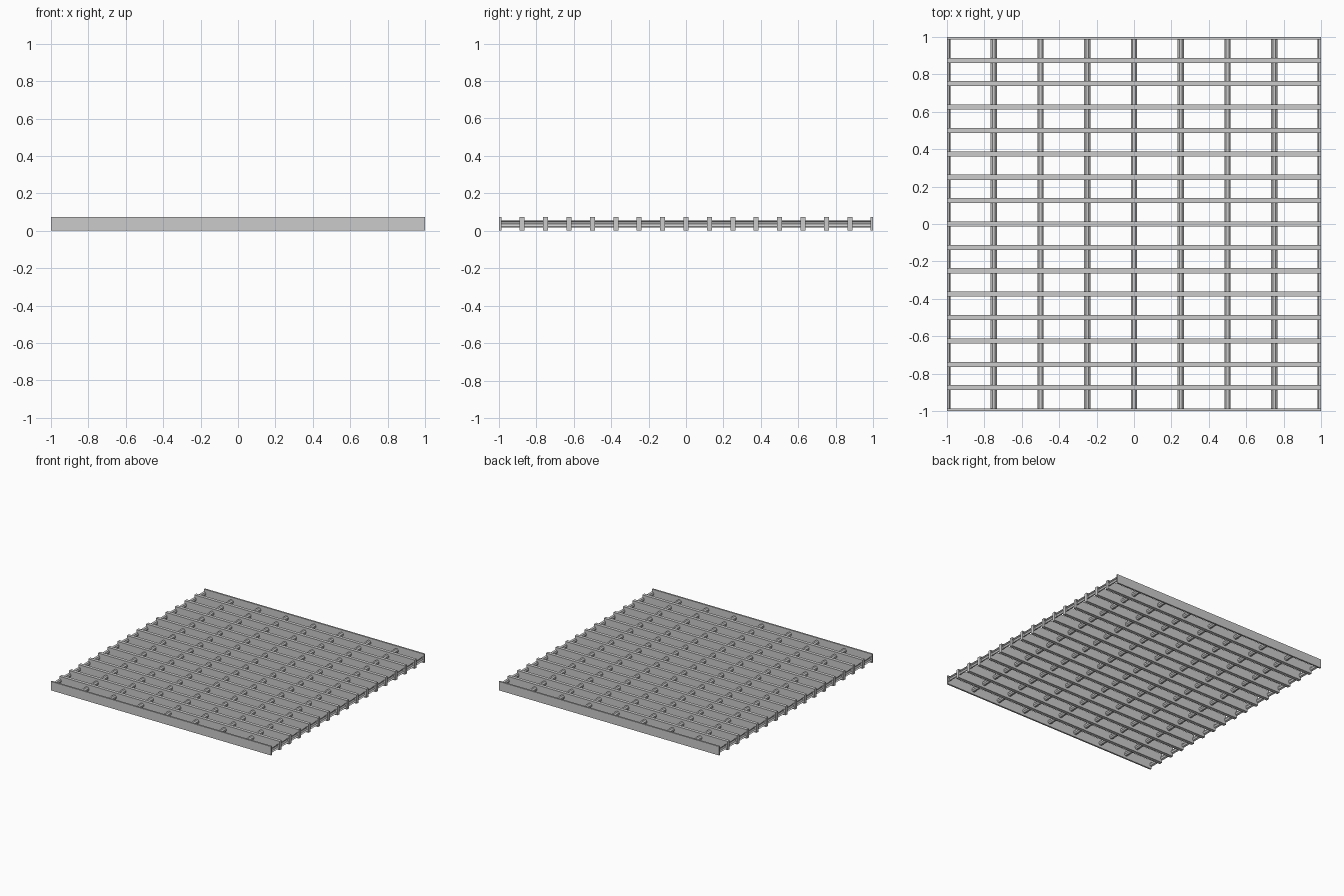
import bpy, bmesh, math

if "Cube" in bpy.data.objects:
    bpy.data.objects.remove(bpy.data.objects["Cube"])

H = 0.073      # bar height
T = 0.027      # bar thickness
R = 0.018      # cross rod radius


def add_object(name, bm):
    mesh = bpy.data.meshes.new(name)
    bm.to_mesh(mesh)
    bm.free()
    ob = bpy.data.objects.new(name, mesh)
    bpy.context.collection.objects.link(ob)
    return ob


def bearing_bar(name, y0, y1):
    bm = bmesh.new()
    bmesh.ops.create_cube(bm, size=1)
    for v in bm.verts:
        v.co = (v.co.x * 2, (y0 + y1) / 2 + v.co.y * (y1 - y0), (v.co.z + 0.5) * H)
    add_object(name, bm)


def cross_rod(name, x, a0, a1, sides):
    # sweep an arc of the rod section along y; a full turn closes the tube
    bm = bmesh.new()
    full = abs(a1 - a0) > 6.2
    n = sides if full else sides + 1
    rings = []
    for y in (-1, 1):
        ring = []
        for i in range(n):
            a = a0 + (a1 - a0) * i / sides
            ring.append(bm.verts.new((x + R * math.cos(a), y, H / 2 + R * math.sin(a))))
        rings.append(ring)
    for i in range(sides):
        j = (i + 1) % n
        bm.faces.new((rings[0][i], rings[0][j], rings[1][j], rings[1][i]))
    if full:
        bm.faces.new(rings[0])
        bm.faces.new(rings[1])
    bmesh.ops.recalc_face_normals(bm, faces=bm.faces)
    add_object(name, bm)


# bearing bars along x, the outer two cut to half thickness
for i in range(17):
    y = -1 + i * 0.125
    bearing_bar(f"bearing_bar_{i}", max(-1, y - T / 2), min(1, y + T / 2))

# round cross rods along y
for i in range(1, 8):
    cross_rod(f"cross_rod_{i}", -1 + i * 0.25, math.pi / 8, math.pi / 8 + math.tau, 8)

# half rods with open outer side at the two ends
cross_rod("end_rod_left", -1, -math.pi / 2, math.pi / 2, 4)
cross_rod("end_rod_right", 1, math.pi / 2, math.pi * 1.5, 4)
